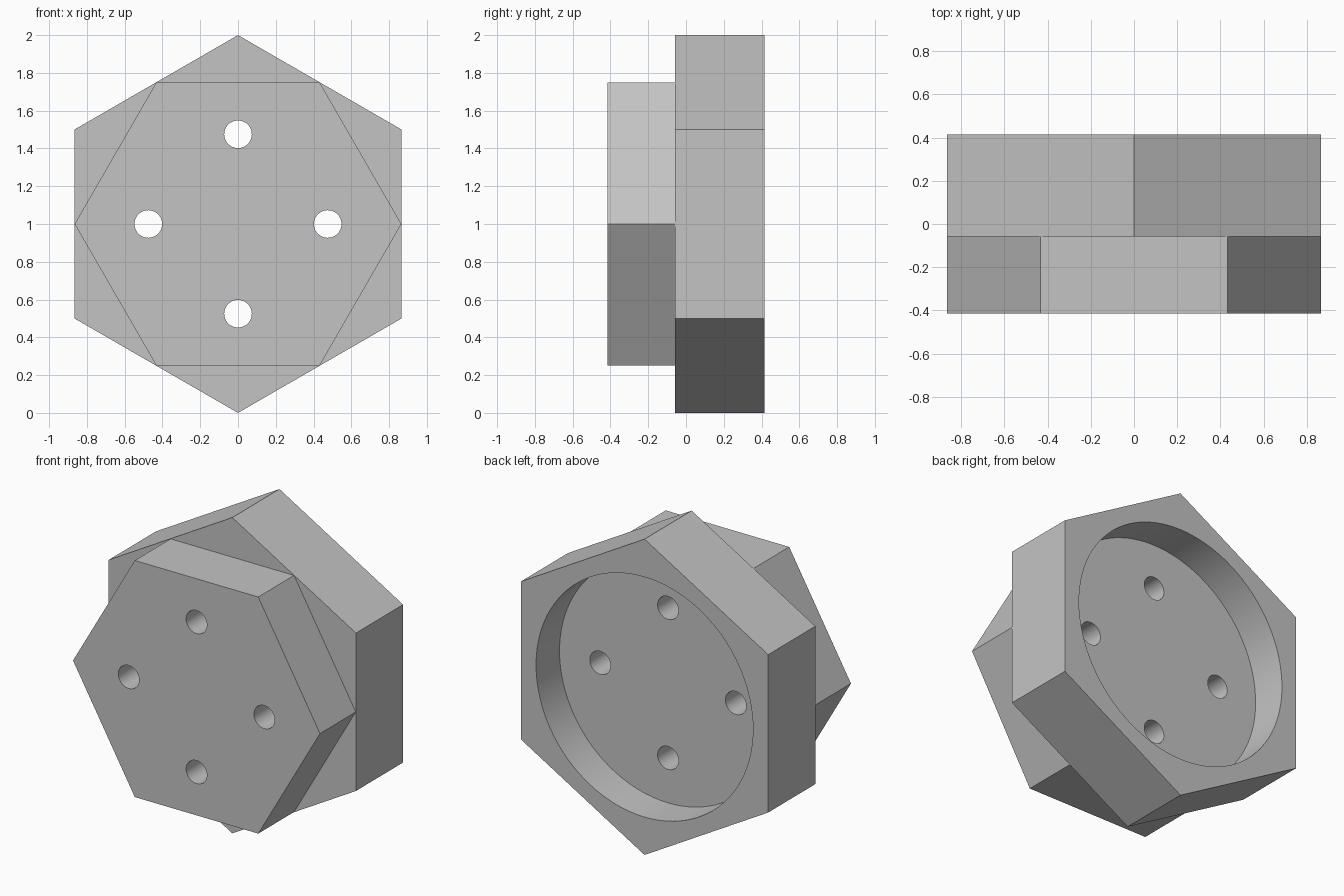
import bpy
import math

old = bpy.data.objects.get("Cube")
if old:
    bpy.data.objects.remove(old, do_unlink=True)

CENTRE_Z = 1.0
FRONT_Y, STEP_Y, FLOOR_Y, BACK_Y = -0.415, -0.057, 0.18, 0.415

grey = bpy.data.materials.new("plain grey")
grey.use_nodes = True
colour = (0.55, 0.55, 0.55, 1.0)
grey.diffuse_color = colour
grey.node_tree.nodes["Principled BSDF"].inputs["Base Color"].default_value = colour


def prism(name, sides, radius, y0, y1, x=0.0, z=CENTRE_Z, turn=0.0):
    """Prism along y; with turn 0 a corner points up."""
    bpy.ops.mesh.primitive_cylinder_add(vertices=sides, radius=radius, depth=y1 - y0)
    obj = bpy.context.object
    obj.name = name
    # Spin about its own axis, then lay the axis along y
    obj.rotation_euler = (math.pi / 2, turn, 0)
    obj.location = (x, (y0 + y1) / 2, z)
    bpy.ops.object.transform_apply(location=True, rotation=True, scale=True)
    obj.data.materials.clear()
    obj.data.materials.append(grey)
    return obj


def combine(body, tool, operation):
    mod = body.modifiers.new(operation.lower(), "BOOLEAN")
    mod.operation = operation
    mod.solver = "EXACT"
    mod.object = tool
    bpy.context.view_layer.objects.active = body
    bpy.ops.object.modifier_apply(modifier=mod.name)
    bpy.data.objects.remove(tool, do_unlink=True)


# Large rear hexagon with a corner up
body = prism("hexagonal_body", 6, 1.0, STEP_Y, BACK_Y)

# Smaller front hexagon with a flat side up, sunk slightly into the rear one
front = prism("front_hexagon", 6, 0.865, FRONT_Y, STEP_Y + 0.04, turn=math.pi / 6)
combine(body, front, "UNION")

# Round recess in the back
recess = prism("recess_cutter", 96, 0.76, FLOOR_Y, BACK_Y + 0.1)
combine(body, recess, "DIFFERENCE")

# Four bolt holes right through to the recess
for i in range(4):
    angle = i * math.pi / 2
    hole = prism("hole_cutter", 40, 0.073, FRONT_Y - 0.1, FLOOR_Y + 0.1,
                 x=0.475 * math.cos(angle), z=CENTRE_Z + 0.475 * math.sin(angle))
    combine(body, hole, "DIFFERENCE")

# Smooth round walls, crisp edges
bpy.ops.object.select_all(action="DESELECT")
body.select_set(True)
bpy.context.view_layer.objects.active = body
bpy.ops.object.shade_smooth_by_angle(angle=math.radians(30))
